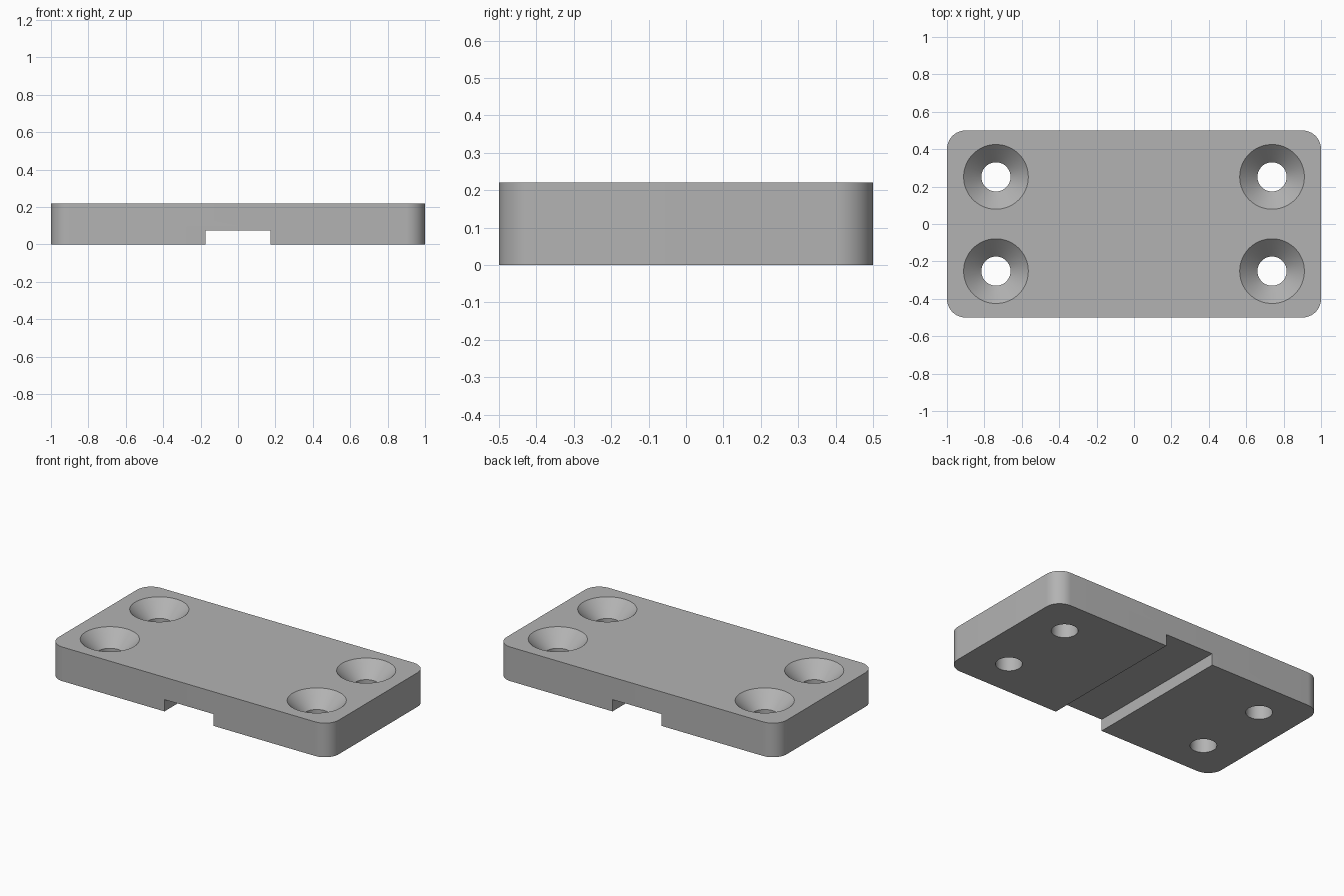
import bpy
import bmesh
from math import pi, cos, sin, radians

old = bpy.data.objects.get("Cube")
if old:
    bpy.data.objects.remove(old, do_unlink=True)

LENGTH, WIDTH, HEIGHT, CORNER = 2.0, 1.0, 0.22, 0.1
HOLE_X, HOLE_Y = 0.738, 0.252
BORE, SINK = 0.078, 0.173
SLOT_HALF, SLOT_DEPTH = 0.174, 0.076

grey = bpy.data.materials.new("plain grey")
grey.use_nodes = True
colour = (0.45, 0.45, 0.45, 1)
grey.diffuse_color = colour
grey.node_tree.nodes["Principled BSDF"].inputs["Base Color"].default_value = colour


def add_object(name, bm):
    bmesh.ops.recalc_face_normals(bm, faces=bm.faces)
    mesh = bpy.data.meshes.new(name)
    bm.to_mesh(mesh)
    bm.free()
    mesh.materials.append(grey)
    obj = bpy.data.objects.new(name, mesh)
    bpy.context.collection.objects.link(obj)
    return obj


def loft(name, rings):
    """Closed solid through a stack of matching point rings."""
    bm = bmesh.new()
    loops = [[bm.verts.new(p) for p in ring] for ring in rings]
    for low, high in zip(loops, loops[1:]):
        for i in range(len(low)):
            j = (i + 1) % len(low)
            bm.faces.new((low[i], low[j], high[j], high[i]))
    bm.faces.new(loops[0][::-1])
    bm.faces.new(loops[-1])
    return add_object(name, bm)


def arc(cx, cy, r, z, start, sweep, steps):
    return [(cx + r * cos(start + sweep * i / steps),
             cy + r * sin(start + sweep * i / steps), z) for i in range(steps + 1)]


# Plate with rounded vertical corners
def outline(z):
    x, y = LENGTH / 2 - CORNER, WIDTH / 2 - CORNER
    points = []
    for k, (sx, sy) in enumerate([(1, 1), (-1, 1), (-1, -1), (1, -1)]):
        points += arc(sx * x, sy * y, CORNER, z, k * pi / 2, pi / 2, 16)
    return points


plate = loft("mounting_plate", [outline(0), outline(HEIGHT)])

# Cross slot under the plate
cutters = [loft("slot_cutter", [
    [(sx * SLOT_HALF, sy * WIDTH, z) for sx, sy in [(1, 1), (-1, 1), (-1, -1), (1, -1)]]
    for z in (-0.1, SLOT_DEPTH)])]

# Four countersunk screw holes with a right-angled cone
over = 0.02
profile = [(BORE, -0.1), (BORE, HEIGHT - (SINK - BORE)), (SINK + over, HEIGHT + over)]
for sx in (-1, 1):
    for sy in (-1, 1):
        cutters.append(loft("hole_cutter", [
            arc(sx * HOLE_X, sy * HOLE_Y, r, z, 0, 2 * pi, 64)[:-1] for r, z in profile]))

for cutter in cutters:
    cutter.hide_render = True
    cut = plate.modifiers.new(cutter.name, "BOOLEAN")
    cut.operation = "DIFFERENCE"
    cut.solver = "EXACT"
    cut.object = cutter

# Bake the cuts, then drop the cutters
bpy.context.view_layer.update()
graph = bpy.context.evaluated_depsgraph_get()
baked = bpy.data.meshes.new_from_object(plate.evaluated_get(graph))
plate.modifiers.clear()
plate.data = baked
for cutter in cutters:
    bpy.data.objects.remove(cutter, do_unlink=True)

bpy.ops.object.select_all(action="DESELECT")
plate.select_set(True)
bpy.context.view_layer.objects.active = plate
bpy.ops.object.shade_smooth_by_angle(angle=radians(30))
